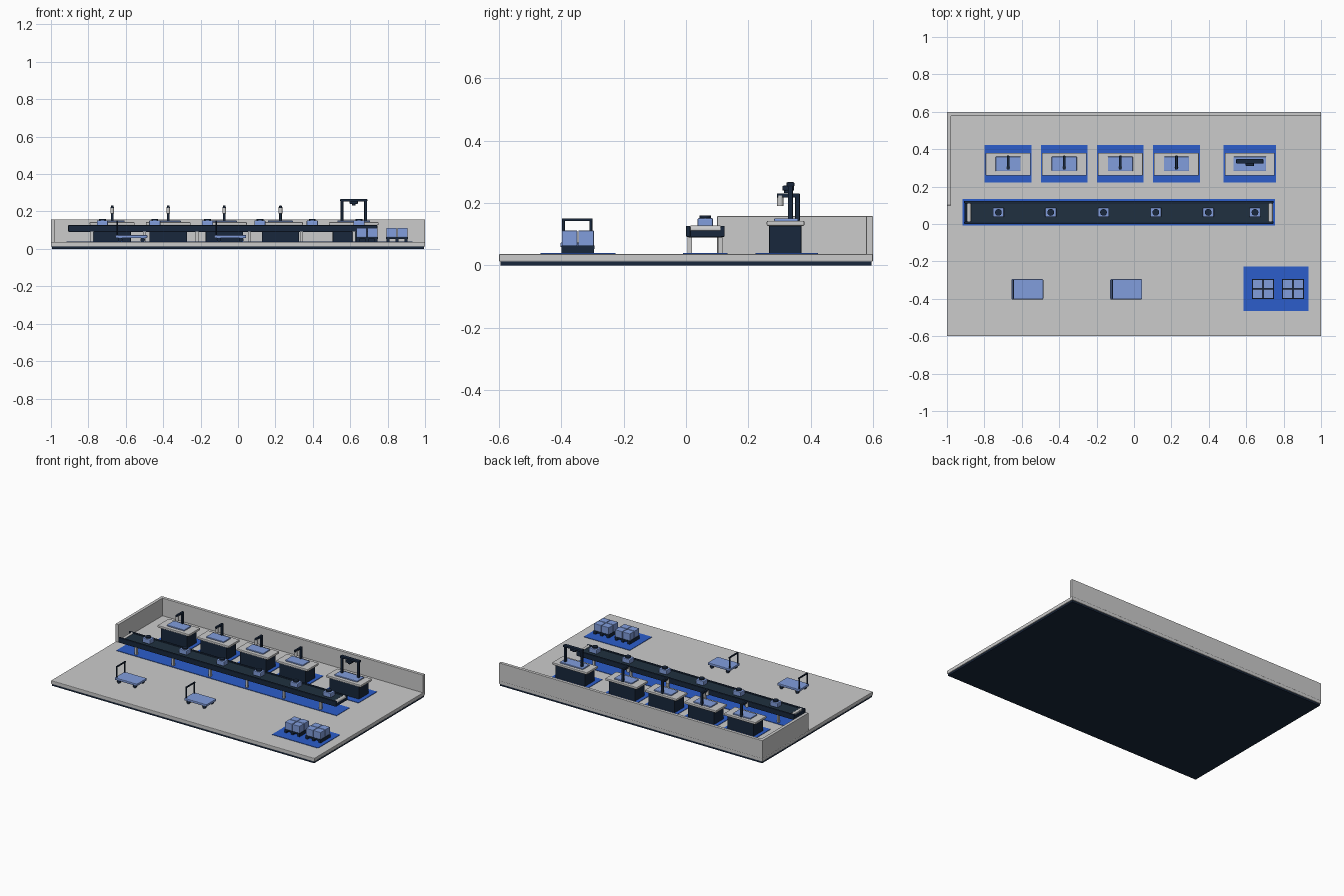
import bpy
from math import pi

if "Cube" in bpy.data.objects:
    bpy.data.objects.remove(bpy.data.objects["Cube"])


def material(name, rgb):
    m = bpy.data.materials.new(name)
    m.diffuse_color = (*rgb, 1)
    m.use_nodes = True
    m.node_tree.nodes["Principled BSDF"].inputs["Base Color"].default_value = m.diffuse_color
    return m


NAVY = material("navy", (0.009, 0.02, 0.045))
BELT = material("belt_slate", (0.014, 0.03, 0.05))
BLUE = material("floor_blue", (0.025, 0.11, 0.6))
PALE = material("pale_blue", (0.22, 0.34, 0.72))


def finish(ob, name, mat, bevel):
    ob.name = name
    if mat:
        ob.data.materials.append(mat)
    if bevel:
        b = ob.modifiers.new("bevel", 'BEVEL')
        b.width, b.segments = bevel, 2
    return ob


def box(name, x, y, z, mat=None, bevel=0.0):
    """Box from (min, max) ranges on each axis."""
    bpy.ops.mesh.primitive_cube_add(size=1, location=[sum(r) / 2 for r in (x, y, z)])
    ob = bpy.context.object
    ob.scale = [r[1] - r[0] for r in (x, y, z)]
    bpy.ops.object.transform_apply(location=False, rotation=False, scale=True)
    return finish(ob, name, mat, bevel)


def span(c, size):
    return (c - size / 2, c + size / 2)


def cyl(name, loc, r, depth, mat=None, rot=(0, 0, 0), sides=20):
    bpy.ops.mesh.primitive_cylinder_add(vertices=sides, radius=r, depth=depth, location=loc, rotation=rot)
    bpy.ops.object.shade_smooth_by_angle()
    return finish(bpy.context.object, name, mat, 0)


F = 0.037  # floor level

# Floor slab and low walls
box("plinth", (-0.995, 0.995), (-0.595, 0.595), (0, 0.014), NAVY)
box("floor", (-1, 1), (-0.6, 0.6), (0.012, F), None, 0.004)
box("back_wall", (-1, 1), (0.578, 0.6), (F - 0.003, 0.158), None, 0.002)
box("left_wall", (-1, -0.978), (0.1, 0.59), (F - 0.003, 0.158), None, 0.002)


def pad(name, x, y):
    box(name, x, y, (F - 0.002, F + 0.003), BLUE)


# Conveyor
CY = 0.062
pad("conveyor_floor_marking", (-0.917, 0.755), span(CY, 0.142))
box("conveyor_bed", (-0.905, 0.742), span(CY, 0.112), (0.09, 0.115), NAVY, 0.004)
box("conveyor_belt", (-0.893, 0.73), span(CY, 0.096), (0.112, 0.122), BELT)
for s in (-1, 1):
    box("conveyor_side_rail", (-0.908, 0.745), span(CY + s * 0.055, 0.014), (0.092, 0.127), NAVY, 0.003)
    for i in range(6):
        box("conveyor_leg", span(-0.78 + i * 0.28, 0.015), span(CY + s * 0.05, 0.014), (F, 0.093))
for x in (-0.882, 0.73):
    cyl("conveyor_end_roller", (x, CY, 0.116), 0.012, 0.096, None, (pi / 2, 0, 0))

# Workpieces on the belt
for x in (-0.725, -0.445, -0.163, 0.117, 0.397, 0.647):
    box("workpiece_body", span(x, 0.06), span(CY, 0.05), (0.121, 0.152), PALE, 0.005)
    cyl("workpiece_cap", (x, CY, 0.155), 0.018, 0.012, NAVY)


# Work benches
def bench(x, w, top_w, pad_w):
    pad("bench_floor_marking", span(x, pad_w), (0.223, 0.423))
    box("bench_cabinet", span(x, w - 0.04), (0.267, 0.37), (F, 0.13), NAVY, 0.003)
    box("bench_top", span(x, w), (0.259, 0.38), (0.127, 0.143), None, 0.004)
    box("bench_mat", span(x, top_w), (0.283, 0.36), (0.141, 0.151), PALE, 0.003)


for i in range(4):
    x = -0.673 + i * 0.3
    bench(x, 0.24, 0.134, 0.25)
    box("tool_post", span(x, 0.014), (0.35, 0.365), (0.142, 0.23), NAVY, 0.002)
    box("tool_arm", span(x, 0.014), (0.292, 0.365), (0.218, 0.231), NAVY, 0.002)
    cyl("hanging_tool", (x, 0.302, 0.207), 0.01, 0.034)

# Inspection bench with gantry
GX = 0.619
bench(GX, 0.265, 0.175, 0.28)
for s in (-1, 1):
    box("gantry_post", span(GX + s * 0.063, 0.014), span(0.335, 0.016), (0.142, 0.262), NAVY, 0.002)
box("gantry_beam", span(GX, 0.145), span(0.335, 0.025), (0.253, 0.267), NAVY, 0.003)
box("gantry_sensor", span(GX, 0.044), span(0.328, 0.038), (0.24, 0.256), NAVY, 0.004)
cyl("sensor_lens", (GX, 0.325, 0.237), 0.01, 0.01, NAVY)

# Flatbed trolleys
TY = -0.349
for x in (-0.57, -0.042):
    box("trolley_deck", span(x, 0.17), span(TY, 0.108), (0.058, 0.074), PALE, 0.004)
    for sx in (-1, 1):
        for sy in (-1, 1):
            cyl("trolley_wheel", (x + sx * 0.06, TY + sy * 0.04, F + 0.012), 0.012, 0.012, NAVY, (pi / 2, 0, 0))
    for sy in (-1, 1):
        cyl("trolley_handle_post", (x - 0.075, TY + sy * 0.044, 0.11), 0.0045, 0.076, NAVY, sides=12)
    box("trolley_handle_bar", span(x - 0.075, 0.009), span(TY, 0.098), (0.142, 0.151), NAVY, 0.002)

# Pallets with stacked cartons
pad("storage_floor_marking", (0.585, 0.934), (-0.466, -0.226))
PY = -0.347
for x in (0.69, 0.85):
    box("pallet_deck", span(x, 0.116), span(PY, 0.106), (0.053, 0.064), NAVY)
    for sx in (-1, 0, 1):
        box("pallet_runner", span(x + sx * 0.049, 0.016), span(PY, 0.104), (F, 0.054), NAVY)
    for sx in (-1, 1):
        for sy in (-1, 1):
            cx, cy = x + sx * 0.029, PY + sy * 0.0265
            box("carton", span(cx, 0.055), span(cy, 0.05), (0.063, 0.112), PALE, 0.003)
